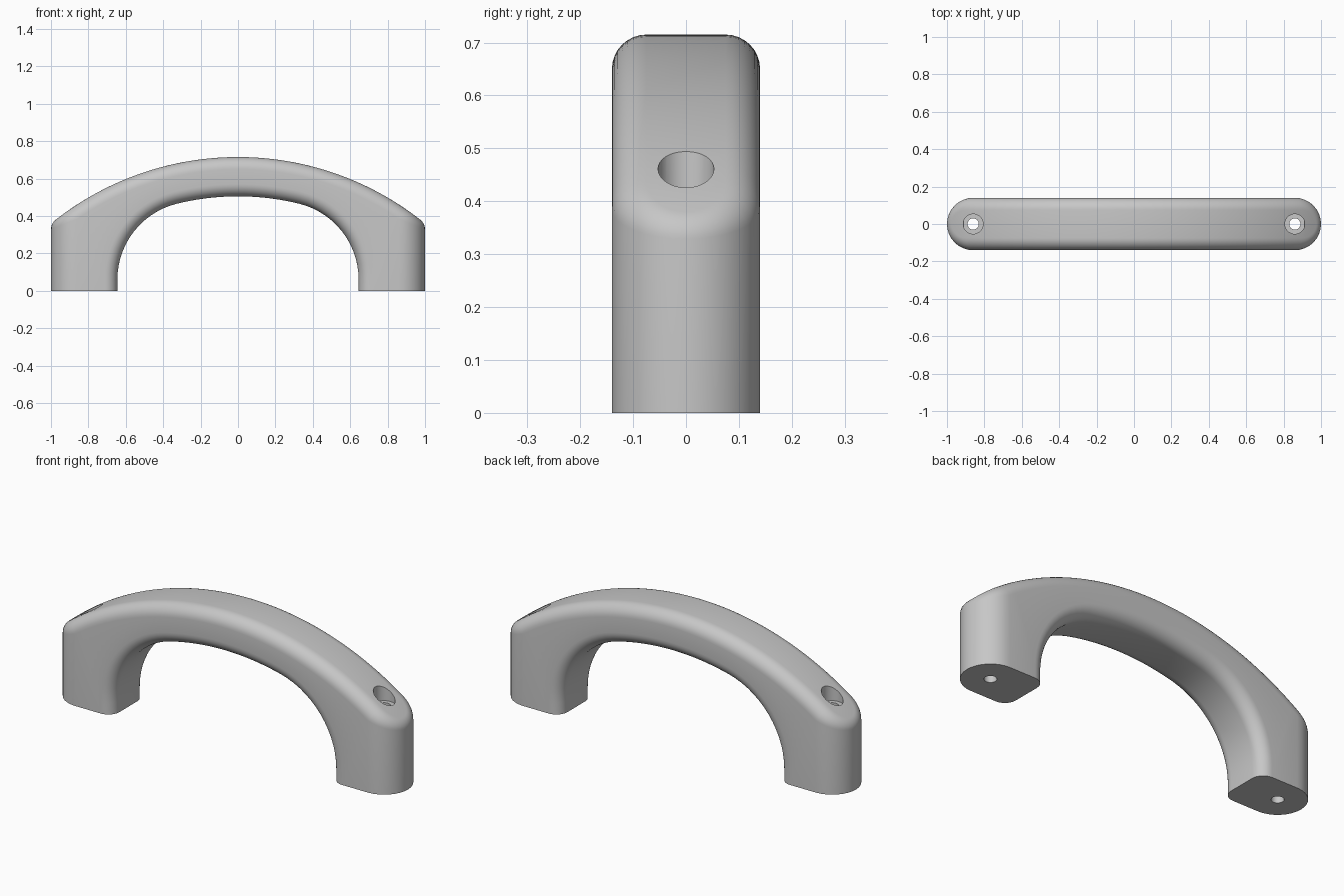
import bpy, bmesh, math
from mathutils import Vector

cube = bpy.data.objects.get("Cube")
if cube:
    bpy.data.objects.remove(cube, do_unlink=True)

# Main dimensions
W = 0.14                 # half width, also radius of the rounded ends
END = 0.86               # centre of each rounded end
R_OUT, TOP = 1.585, 0.715
ZC = TOP - R_OUT         # shared centre height of outer and inner arcs
R_IN = 1.375             # underside arc
R_COR, Z_COR = 0.4175, 0.06   # underside corner arc
LEG = 0.645              # inner face of the legs
FIL = 0.065              # edge rounding
Q = W - FIL
J, E, N = 8, 8, 48       # steps: rounding, quarter end, length

grey = bpy.data.materials.new("light_grey")
grey.diffuse_color = (0.57, 0.57, 0.57, 1)
grey.use_nodes = True
grey.node_tree.nodes["Principled BSDF"].inputs["Base Color"].default_value = (0.57, 0.57, 0.57, 1)


def make_object(name, bm):
    bmesh.ops.recalc_face_normals(bm, faces=bm.faces[:])
    me = bpy.data.meshes.new(name)
    bm.to_mesh(me)
    bm.free()
    me.materials.append(grey)
    ob = bpy.data.objects.new(name, me)
    bpy.context.collection.objects.link(ob)
    return ob


def rounding(c, a, b):
    """Arc of points around c, turning from direction a to direction b."""
    return [c + FIL * a.slerp(b, j / J) for j in range(J + 1)]


bm = bmesh.new()

# Outer outline, as (angle, centre x) from left tip along the front to right tip, then back
half = [(math.pi + k / E * math.pi / 2, -END) for k in range(E + 1)]
half += [(1.5 * math.pi, -END + 2 * END * k / N) for k in range(1, N)]
half += [(1.5 * math.pi + k / E * math.pi / 2, END) for k in range(E + 1)]
outline = half + [(-a, x) for a, x in half[-2:0:-1]]
M = len(outline)

# Rounded top edge around the whole outline
rim, foot = [], {}
for i, (a, x0) in enumerate(outline):
    n = Vector((math.cos(a), math.sin(a), 0))
    cx = x0 + Q * n.x
    c = Vector((cx, Q * n.y, ZC + math.sqrt((R_OUT - FIL) ** 2 - cx ** 2)))
    up = Vector((c.x, 0, c.z - ZC)).normalized()
    rim.append([bm.verts.new(p) for p in rounding(c, n, up)])
    if abs(cx) >= END - 1e-5:
        foot[i] = bm.verts.new((c.x + FIL * n.x, c.y + FIL * n.y, 0))
for i in range(M):
    k = (i + 1) % M
    for j in range(J):
        bm.faces.new((rim[i][j], rim[k][j], rim[k][j + 1], rim[i][j + 1]))
    if i in foot and k in foot:
        bm.faces.new((foot[i], foot[k], rim[k][0], rim[i][0]))

# Crown strip joining front and back rims
H = M // 2
for i in range(H):
    loop = [rim[i][J], rim[i + 1][J], rim[(M - i - 1) % M][J], rim[(M - i) % M][J]]
    bm.faces.new(list(dict.fromkeys(loop)))

# Underside path: leg, corner, centre arc, corner, leg (left to right)
x_cor = LEG - R_COR
t = math.atan2(Z_COR - ZC, x_cor)


def arc(cx, cz, rad, a0, a1, n):
    """Path points with the direction pointing into the opening."""
    out = []
    for k in range(n + 1):
        a = a0 + (a1 - a0) * k / n
        d = Vector((math.cos(a), 0, math.sin(a)))
        out.append((Vector((cx, 0, cz)) + (rad + FIL) * d, -d))
    return out


path = [(Vector((-LEG - FIL, 0, 0)), Vector((1, 0, 0)))]
path += arc(-x_cor, Z_COR, R_COR, math.pi, math.pi - t, 14)
path += arc(0, ZC, R_IN, math.pi - t, t, 18)[1:-1]
path += arc(x_cor, Z_COR, R_COR, t, 0, 14)
path += [(Vector((LEG + FIL, 0, 0)), Vector((-1, 0, 0)))]

# Underside skin with rounded front and back edges
under = []
for c, m in path:
    front = rounding(c + Vector((0, -Q, 0)), Vector((0, -1, 0)), m)
    back = [Vector((p.x, -p.y, p.z)) for p in reversed(front)]
    under.append([bm.verts.new(p) for p in front + back])
for s0, s1 in zip(under, under[1:]):
    for j in range(len(s0) - 1):
        bm.faces.new((s0[j], s0[j + 1], s1[j + 1], s1[j]))

# Flat front and back sides
for side, idx in ((0, lambda k: E + k), (-1, lambda k: M - E - k)):
    for k in range(N):
        bm.faces.new((under[k][side], under[k + 1][side], rim[idx(k + 1)][0], rim[idx(k)][0]))
    for k in (0, N):
        bm.faces.new((foot[idx(k)], under[k][side], rim[idx(k)][0]))

# Soles of the two legs
bm.faces.new(under[N] + [foot[i] for i in range(H + E, H - E - 1, -1)])
bm.faces.new(under[0] + [foot[i % M] for i in range(M - E, M + E + 1)])
handle = make_object("handle", bm)

# Stepped screw holes: narrow bore with a wider recess for the head
bm = bmesh.new()
S = 32
for x in (-END, END):
    rings = [[bm.verts.new((x + r * math.cos(2 * math.pi * k / S), r * math.sin(2 * math.pi * k / S), z))
              for k in range(S)]
             for r, z in ((0.03, -0.1), (0.03, 0.41), (0.053, 0.41), (0.053, 0.8))]
    for a, b in zip(rings, rings[1:]):
        for k in range(S):
            n = (k + 1) % S
            bm.faces.new((a[k], a[n], b[n], b[k]))
    bm.faces.new(rings[0])
    bm.faces.new(rings[-1])
cutter = make_object("screw_hole_cutter", bm)
cutter.hide_render = True

mod = handle.modifiers.new("screw_holes", 'BOOLEAN')
mod.operation = 'DIFFERENCE'
mod.solver = 'EXACT'
mod.object = cutter
bpy.ops.object.select_all(action='DESELECT')
handle.select_set(True)
bpy.context.view_layer.objects.active = handle
bpy.ops.object.modifier_apply(modifier=mod.name)
bpy.data.objects.remove(cutter, do_unlink=True)
bpy.ops.object.shade_smooth_by_angle(angle=math.radians(30))
